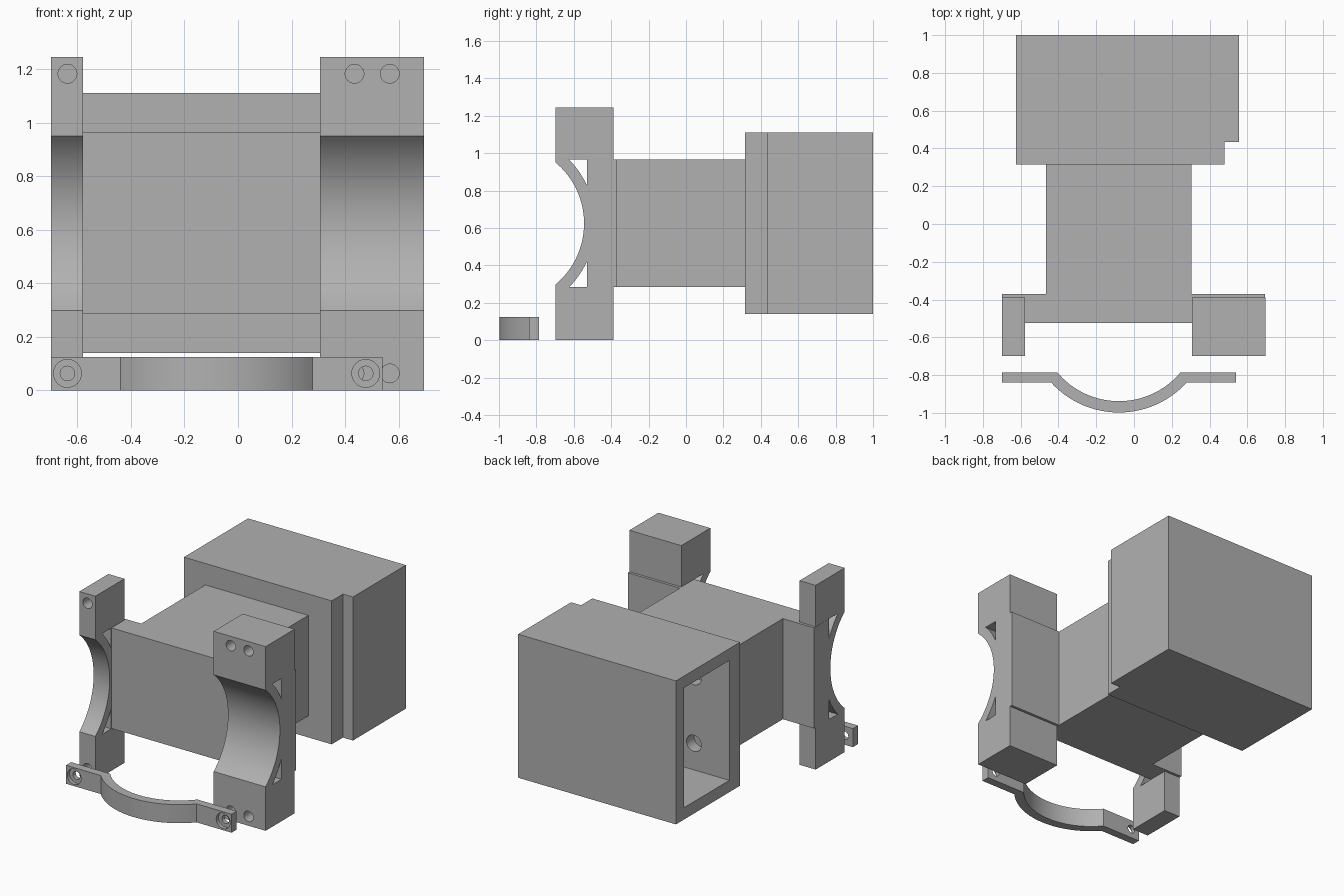
import bpy, bmesh
from math import sin, cos, asin, acos, pi, radians

cube = bpy.data.objects.get("Cube")
if cube:
    bpy.data.objects.remove(cube, do_unlink=True)

# Single matte grey
grey = bpy.data.materials.new("plain_grey")
grey.use_nodes = True
colour = (0.44, 0.44, 0.44, 1)
grey.diffuse_color = colour
grey.node_tree.nodes["Principled BSDF"].inputs["Base Color"].default_value = colour

PLACE = {
    "X": lambda a, b, t: (t, a, b),
    "Y": lambda a, b, t: (a, t, b),
    "Z": lambda a, b, t: (a, b, t),
}


def prism(name, points, axis, lo, hi):
    """Extrude a 2D outline along an axis."""
    bm = bmesh.new()
    ends = [[bm.verts.new(PLACE[axis](a, b, t)) for a, b in points] for t in (lo, hi)]
    for ring in ends:
        bm.faces.new(ring)
    n = len(points)
    for i in range(n):
        j = (i + 1) % n
        bm.faces.new((ends[0][i], ends[0][j], ends[1][j], ends[1][i]))
    bmesh.ops.recalc_face_normals(bm, faces=bm.faces)
    mesh = bpy.data.meshes.new(name)
    bm.to_mesh(mesh)
    bm.free()
    mesh.materials.append(grey)
    obj = bpy.data.objects.new(name, mesh)
    bpy.context.collection.objects.link(obj)
    return obj


def box(name, x, y, z):
    return prism(name, [(x[0], y[0]), (x[1], y[0]), (x[1], y[1]), (x[0], y[1])], "Z", *z)


def arc(cx, cy, r, start, end, steps=32):
    return [(cx + r * cos(start + (end - start) * i / steps),
             cy + r * sin(start + (end - start) * i / steps)) for i in range(steps + 1)]


def hole(x, z, r, lo, hi):
    return prism("cutter", arc(x, z, r, 0, 2 * pi)[:-1], "Y", lo, hi)


def select(obj):
    bpy.ops.object.select_all(action="DESELECT")
    obj.select_set(True)
    bpy.context.view_layer.objects.active = obj


def cut(obj, cutters):
    select(obj)
    for cutter in cutters:
        cutter.hide_render = True
        mod = obj.modifiers.new("cut", "BOOLEAN")
        mod.operation, mod.solver, mod.object = "DIFFERENCE", "EXACT", cutter
        bpy.ops.object.modifier_apply(modifier=mod.name)
        bpy.data.objects.remove(cutter, do_unlink=True)


def smooth(obj):
    select(obj)
    bpy.ops.object.shade_smooth_by_angle(angle=radians(30))


# Rear housing with a stepped front corner, hollow and open on one side
L, R, F, B = -0.625, 0.555, 0.315, 1.0
housing = prism("rear_housing", [(L, F), (0.48, F), (0.48, 0.435), (R, 0.435), (R, B), (L, B)],
                "Z", 0.14, 1.11)
cut(housing, [box("cutter", (L - 0.1, 0.45), (0.43, 0.916), (0.22, 1.03))])
cut(housing, [hole(x, z, 0.055, 0.35, 0.5) for x in (-0.36, 0.2) for z in (0.4, 0.85)])
smooth(housing)

# Neck and the cross plate that carries the brackets
LOW, HIGH, FACE = 0.285, 0.965, -0.525
prism("neck_and_plate", [(-0.699, FACE), (0.694, FACE), (0.694, -0.37), (0.305, -0.37), (0.305, F),
                         (-0.465, F), (-0.465, -0.37), (-0.699, -0.37)], "Z", LOW, HIGH)

# Cradle brackets: curved saddle in front, with see-through windows behind it
CY, CZ, INNER, OUTER = -0.97, 0.624, 0.425, 0.485
TOP, FRONT, BACK = 1.245, -0.698, -0.388
sweep = acos((FRONT - CY) / INNER)
saddle = [(FRONT, 0), (BACK, 0), (BACK, TOP), (FRONT, TOP)] + arc(CY, CZ, INNER, sweep, -sweep)
w_end, w_start = asin((HIGH - CZ) / OUTER), acos((-0.53 - CY) / OUTER)


def bracket(name, x0, x1, screws):
    obj = prism(name, saddle, "X", x0, x1)
    cutters = []
    for side, z in ((1, HIGH), (-1, LOW)):
        window = arc(CY, CZ, OUTER, side * w_start, side * w_end, 10) + [(-0.53, z)]
        cutters.append(prism("cutter", window, "X", x0 - 0.1, x1 + 0.1))
    cutters += [hole(x, z, 0.035, FRONT - 0.1, FRONT + 0.2) for x, z in screws]
    cut(obj, cutters)
    smooth(obj)


SZ = 0.063
bracket("narrow_bracket", -0.698, -0.578, [(-0.637, z) for z in (SZ, TOP - SZ)])
bracket("wide_bracket", 0.307, 0.695, [(x, z) for x in (0.435, 0.567) for z in (SZ, TOP - SZ)])

# Loose clamp strap with two flat tabs and countersunk screw holes
SX, SY, TAB_F, TAB_B = -0.08, -0.513, -0.84, -0.785
out_a, in_a = asin((SY - TAB_F) / OUTER), asin((SY - TAB_B) / INNER)
outline = [(-0.698, TAB_B), (-0.698, TAB_F)]
outline += arc(SX, SY, OUTER, pi + out_a, 2 * pi - out_a)
outline += [(0.54, TAB_F), (0.54, TAB_B)]
outline += arc(SX, SY, INNER, 2 * pi - in_a, pi + in_a)
strap = prism("clamp_strap", outline, "Z", 0, 0.125)
for x in (-0.637, 0.477):
    cut(strap, [hole(x, SZ, 0.052, TAB_F - 0.05, TAB_F + 0.025),
                hole(x, SZ, 0.027, TAB_F - 0.05, TAB_B + 0.05)])
smooth(strap)
